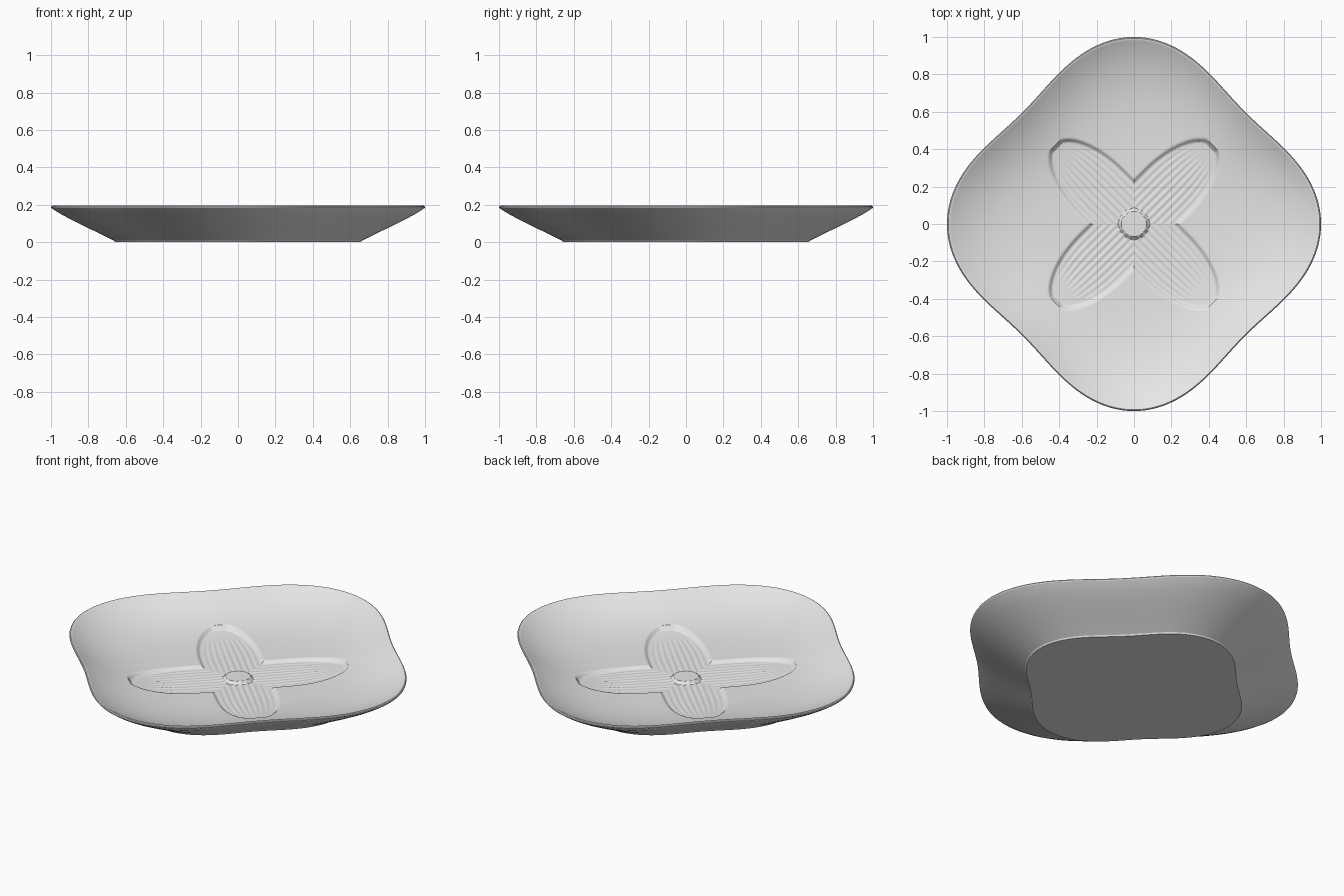
import bpy, bmesh
from math import sin, cos, pi, sqrt, hypot

cube = bpy.data.objects.get("Cube")
if cube:
    bpy.data.objects.remove(cube, do_unlink=True)

SEGMENTS = 480
TOP_RINGS = 115
INNER_RIM = 0.98


def outline(angle):
    """Four-lobed outline of the dish."""
    return 0.922 + 0.078 * cos(4 * angle)


def smoothstep(low, high, value):
    t = min(max((value - low) / (high - low), 0), 1)
    return t * t * (3 - 2 * t)


def petal(x, y):
    """Distance inside the nearest petal edge, and the ribs' height there."""
    a, b = abs(x), abs(y)
    u, v = (a + b) / sqrt(2), (a - b) / sqrt(2)
    eu = max(u - 0.25, 0) / 0.35
    ev = v / 0.165
    rho = hypot(eu, ev)
    slope = hypot(eu / 0.35, ev / 0.165) / max(rho, 1e-6)
    inside = (1 - rho) / max(slope, 1) if rho > 1e-4 else 0.165
    inside = min(inside, 0.59 - u)
    width = sqrt(max(1 - eu * eu, 0.05))
    fade = smoothstep(0.012, 0.035, inside) * (1 - smoothstep(0.42, 0.54, u))
    return inside, 0.0016 * cos(10 * pi * ev / width) * fade


def top_height(x, y, s):
    """Bowl floor with four sunken ribbed petals and a raised centre button."""
    rise = 0.12 * (s / INNER_RIM) ** 4.3
    floor = 0.072 + rise
    inside, ribs = petal(x, y)
    sunk = 0.058 + 0.75 * rise + ribs
    z = floor + (sunk - floor) * smoothstep(-0.008, 0.014, inside)
    button = 1 - smoothstep(0.066, 0.084, hypot(x, y))
    return z + (0.074 - z) * button


material = bpy.data.materials.new("light grey ceramic")
material.use_nodes = True
grey = (0.8, 0.8, 0.8, 1)
material.diffuse_color = grey
material.node_tree.nodes["Principled BSDF"].inputs["Base Color"].default_value = grey

bm = bmesh.new()


def add_ring(s, height):
    """One loop of the outline, scaled by s; height may be a function."""
    ring = []
    for i in range(SEGMENTS):
        angle = 2 * pi * i / SEGMENTS
        r = s * outline(angle)
        x, y = r * cos(angle), r * sin(angle)
        z = height(x, y, s) if callable(height) else height
        ring.append(bm.verts.new((x, y, z)))
    return ring


# Upper surface, from the centre to the rim
rings = [add_ring(INNER_RIM * k / TOP_RINGS, top_height)
         for k in range(1, TOP_RINGS + 1)]

# Rounded rim, sloping underside and foot
outer_profile = [(0.986, 0.195), (0.993, 0.196), (0.998, 0.193), (1.0, 0.188),
                 (0.998, 0.183), (0.97, 0.164), (0.93, 0.141), (0.88, 0.115),
                 (0.82, 0.085), (0.76, 0.056), (0.71, 0.032), (0.663, 0.008),
                 (0.657, 0.0)]
rings += [add_ring(s, z) for s, z in outer_profile]

# Skin the rings and close the centre and the base
for inner, outer in zip(rings, rings[1:]):
    for i in range(SEGMENTS):
        j = (i + 1) % SEGMENTS
        bm.faces.new((inner[i], outer[i], outer[j], inner[j]))
bm.faces.new(rings[0])
bm.faces.new(list(reversed(rings[-1])))
bmesh.ops.recalc_face_normals(bm, faces=bm.faces)

mesh = bpy.data.meshes.new("dish")
bm.to_mesh(mesh)
bm.free()
mesh.materials.append(material)
dish = bpy.data.objects.new("dish", mesh)
bpy.context.collection.objects.link(dish)
bpy.ops.object.select_all(action='DESELECT')
dish.select_set(True)
bpy.context.view_layer.objects.active = dish
bpy.ops.object.shade_smooth_by_angle(angle=0.42)
